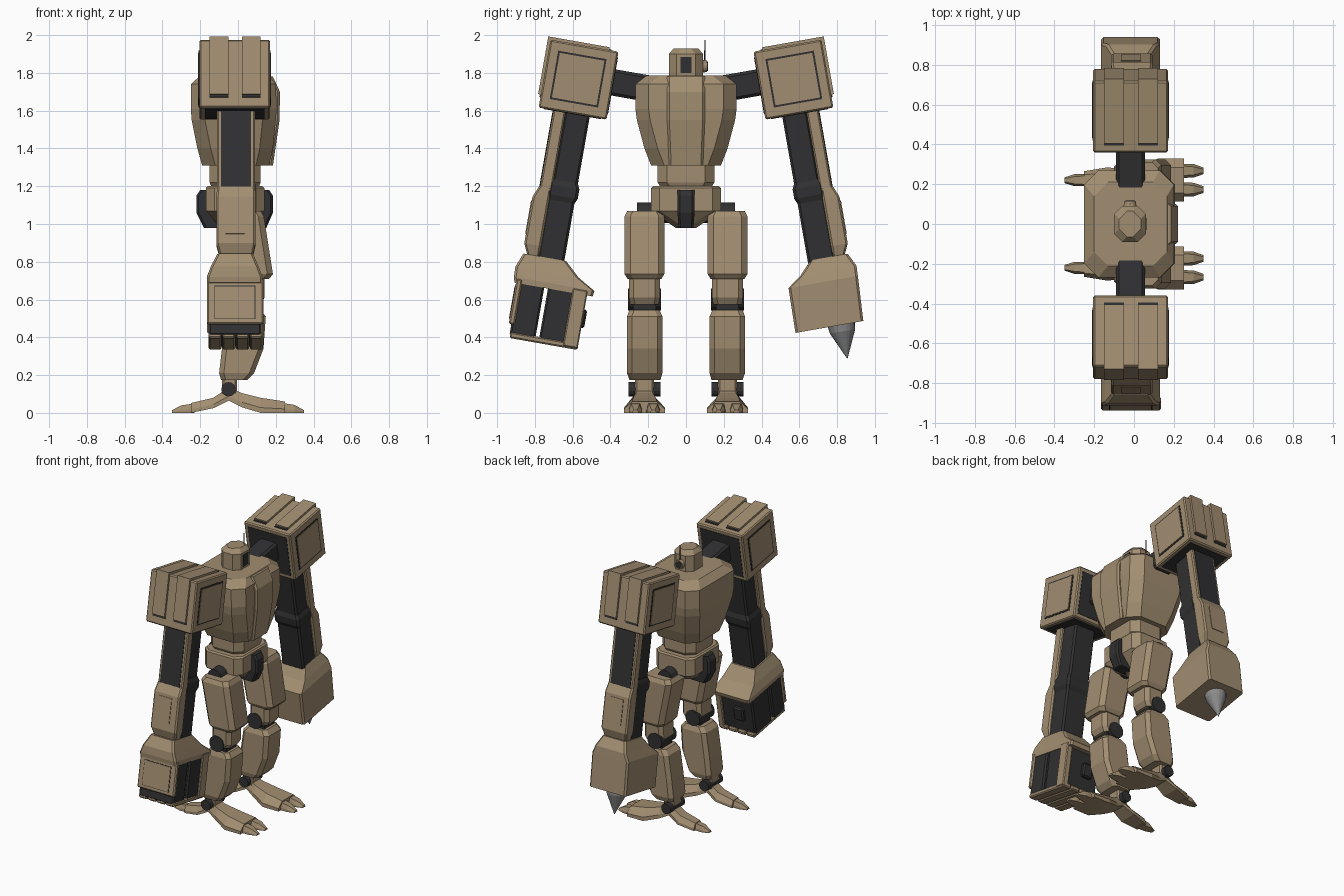
import bpy, bmesh, math
from mathutils import Matrix, Vector


def material(name, rgb):
    m = bpy.data.materials.new(name)
    m.diffuse_color = (*rgb, 1)
    return m


TAN = material("tan armour", (0.36, 0.27, 0.165))
DARK = material("dark joint", (0.03, 0.03, 0.032))
GREY = material("steel grey", (0.26, 0.26, 0.26))
ID = Matrix.Identity(4)


def finish(name, bm, mat, M, bevel=0):
    if bevel:
        bmesh.ops.bevel(bm, geom=bm.edges[:], offset=bevel, segments=1, affect='EDGES')
    bm.transform(M)
    bmesh.ops.recalc_face_normals(bm, faces=bm.faces[:])
    me = bpy.data.meshes.new(name)
    bm.to_mesh(me)
    bm.free()
    me.materials.append(mat)
    ob = bpy.data.objects.new(name, me)
    bpy.context.collection.objects.link(ob)
    return ob


def loft(name, rings, mat, M=ID, bevel=0):
    """Skin equal-length rings of points and cap both ends."""
    bm = bmesh.new()
    vs = [[bm.verts.new(p) for p in r] for r in rings]
    n = len(vs[0])
    for a, b in zip(vs, vs[1:]):
        for i in range(n):
            j = (i + 1) % n
            bm.faces.new((a[i], a[j], b[j], b[i]))
    bm.faces.new(vs[0])
    bm.faces.new(vs[-1])
    return finish(name, bm, mat, M, bevel)


def rect(z, x0, x1, y0, y1, c=0.03):
    """Rectangle with cut corners at height z."""
    return [(x0 + c, y0, z), (x1 - c, y0, z), (x1, y0 + c, z), (x1, y1 - c, z),
            (x1 - c, y1, z), (x0 + c, y1, z), (x0, y1 - c, z), (x0, y0 + c, z)]


def tower(name, levels, mat, M=ID, c=0.03):
    return loft(name, [rect(*l, c=c) for l in levels], mat, M)


def box(name, x0, x1, y0, y1, z0, z1, mat, M=ID, bevel=0):
    ring = lambda z: [(x0, y0, z), (x1, y0, z), (x1, y1, z), (x0, y1, z)]
    return loft(name, [ring(z0), ring(z1)], mat, M, bevel)


def rod(name, a, b, r0, r1, mat, M=ID, n=14):
    a, b = Vector(a), Vector(b)
    bm = bmesh.new()
    bmesh.ops.create_cone(bm, cap_ends=True, segments=n, radius1=r0, radius2=r1, depth=(b - a).length)
    q = (b - a).to_track_quat('Z', 'Y').to_matrix().to_4x4()
    return finish(name, bm, mat, M @ Matrix.Translation((a + b) / 2) @ q)


def claw(name, y, stations, M):
    """Foot piece along x; stations are x, half width, top half width, bottom, top."""
    rings = []
    for x, w, t, z0, z1 in stations:
        m = z0 + (z1 - z0) * 0.35
        rings.append([(x, y - w, z0), (x, y - w, m), (x, y - t, z1),
                      (x, y + t, z1), (x, y + w, m), (x, y + w, z0)])
    return loft(name, rings, TAN, M)


# Torso, chest panel, waist
tower("torso", [(1.31, -.19, .165, -.185, .185), (1.40, -.215, .185, -.22, .22),
                (1.55, -.245, .20, -.26, .26), (1.61, -.25, .205, -.268, .268),
                (1.74, -.25, .20, -.268, .268), (1.785, -.20, .165, -.21, .21)], TAN, c=0.07)
tower("chest_panel", [(1.31, 0, .185, -.09, .09), (1.55, 0, .22, -.1, .1),
                      (1.70, 0, .222, -.1, .1), (1.78, 0, .185, -.1, .1)], TAN, c=0.012)
tower("waist", [(1.17, -.13, .10, -.12, .12), (1.22, -.15, .12, -.15, .15),
                (1.32, -.15, .12, -.15, .15)], TAN, c=0.05)

# Pelvis with dark centre blocks front and back
tower("pelvis", [(.98, -.09, .06, -.055, .055), (1.07, -.17, .14, -.185, .185),
                 (1.19, -.17, .14, -.185, .185), (1.2, -.16, .13, -.175, .175)], TAN, c=0.045)
tower("pelvis_block", [(.98, -.18, .15, -.04, .04), (1.06, -.22, .185, -.045, .045),
                       (1.15, -.22, .185, -.045, .045), (1.18, -.20, .165, -.045, .045)], DARK, c=0.012)

# Head, visor, ear pod, antenna
tower("head", [(1.77, -.10, .06, -.09, .09), (1.90, -.10, .06, -.09, .09),
               (1.93, -.075, .035, -.065, .065)], TAN, c=0.04)
box("visor", .02, .064, -.03, .03, 1.80, 1.885, DARK)
rod("ear_pod", (-.02, .08, 1.835), (-.02, .112, 1.835), .035, .03, TAN)
rod("ear_disc", (-.02, .112, 1.835), (-.02, .117, 1.835), .024, .024, DARK)
rod("antenna", (-.02, .1, 1.83), (-.02, .1, 1.975), .004, .003, DARK, n=6)

for s, side in ((-1, "right"), (1, "left")):
    MIR = Matrix.Scale(s, 4, (0, 1, 0))
    # Arm frame: local y is outward, local z is up along the splayed arm
    ARM = MIR @ Matrix.Translation((0, .575, 1.773)) @ Matrix.Rotation(math.radians(10), 4, 'X')

    # Shoulder link and shoulder box
    box(side + "_shoulder_link", -.09, .055, -.40, -.15, -.06, .08, DARK, ARM, .015)
    box(side + "_shoulder_box", -.205, .17, -.19, .175, -.19, .175, TAN, ARM, .008)
    box(side + "_shoulder_inner_recess", -.175, .14, -.193, -.18, -.16, .145, DARK, ARM)
    box(side + "_shoulder_lower_recess", -.175, .14, -.16, .145, -.193, -.18, DARK, ARM)
    for x0, x1, k in ((-.205, -.208, "back"), (.17, .173, "front")):
        d = x1 - x0
        box(f"{side}_shoulder_{k}_groove", x0, x1, -.135, .125, -.135, .125, DARK, ARM)
        box(f"{side}_shoulder_{k}_panel", x0, x1 + d, -.125, .115, -.125, .115, TAN, ARM)
    # Raised strips wrapping over the top and outer face, with dark end slots
    for i, (x0, x1) in enumerate(((-.15, -.05), (.02, .12))):
        prof = [(-.14, .17), (-.14, .19), (.19, .19), (.19, -.12), (.17, -.12), (.17, .17)]
        loft(f"{side}_shoulder_strip_{i}", [[(x, a, b) for a, b in prof] for x in (x0, x1)], TAN, ARM)
        box(f"{side}_strip_top_slot_{i}", x0, x1, -.153, -.14, .17, .18, DARK, ARM)
        box(f"{side}_strip_outer_slot_{i}", x0, x1, .17, .18, -.135, -.12, DARK, ARM)

    # Upper arm
    box(side + "_upper_arm", -.095, .075, -.10, .035, -.62, -.15, DARK, ARM, .012)
    box(side + "_upper_arm_shell", -.11, .09, .03, .095, -.62, -.15, TAN, ARM, .008)
    box(side + "_upper_arm_plate", -.09, .068, .09, .099, -.6, -.19, DARK, ARM)
    tower(side + "_elbow", [(-.66, -.1, .08, -.1, .045), (-.63, -.112, .092, -.113, .05),
                            (-.58, -.112, .092, -.113, .05), (-.55, -.1, .08, -.1, .045)], DARK, ARM, .015)
    # Forearm
    box(side + "_forearm", -.10, .08, -.10, .045, -.99, -.6, DARK, ARM, .012)
    tower(side + "_forearm_shell", [(-.965, -.1, .08, .035, .10), (-.91, -.115, .093, .035, .125),
                                    (-.66, -.115, .093, .035, .125), (-.6, -.11, .09, .035, .10)], TAN, ARM, .01)
    box(side + "_forearm_plate", -.065, .035, .12, .129, -.86, -.68, TAN, ARM)

    # Legs: hip, thigh, knee, shin, ankle
    rod(side + "_hip", (-.01, .09, 1.06), (-.01, .26, 1.06), .055, .055, DARK, MIR)
    tower(side + "_thigh", [(.71, -.01, .165, .13, .31), (.735, -.03, .185, .115, .325),
                            (1.04, -.09, .137, .115, .325), (1.07, -.07, .12, .13, .31)], TAN, MIR)
    tower(side + "_knee", [(.575, -.0, .12, .145, .295), (.61, -.015, .14, .138, .302),
                           (.72, -.01, .14, .138, .302)], TAN, MIR, .025)
    rod(side + "_knee_joint", (.04, .132, .6), (.04, .308, .6), .058, .058, DARK, MIR)
    box(side + "_knee_core", .0, .1, .16, .28, .52, .62, DARK, MIR)
    tower(side + "_shin", [(.175, -.09, .05, .135, .30), (.21, -.10, .085, .125, .312),
                           (.34, -.085, .135, .125, .312), (.51, -.06, .147, .125, .312),
                           (.545, -.03, .12, .14, .30)], TAN, MIR, .025)
    box(side + "_ankle", -.085, -.005, .17, .27, .09, .19, TAN, MIR, .01)
    rod(side + "_ankle_joint", (-.05, .135, .125), (-.05, .305, .125), .038, .038, DARK, MIR)
    # Foot with two front toes and one heel toe
    claw(side + "_foot_front", .22, [(-.06, .05, .035, .07, .14), (.02, .07, .045, .03, .105),
                                     (.12, .108, .06, 0, .08), (.25, .108, .065, 0, .06)], MIR)
    claw(side + "_foot_heel", .22, [(-.04, .05, .035, .07, .14), (-.13, .065, .035, .025, .08),
                                    (-.25, .045, .028, 0, .052)], MIR)
    claw(side + "_heel_toe", .22, [(-.23, .03, .022, 0, .05), (-.3, .03, .018, 0, .04),
                                   (-.35, .014, .008, 0, .014)], MIR)
    for y in (.173, .267):
        claw(side + "_toe", y, [(.22, .036, .026, 0, .055), (.30, .034, .02, 0, .042),
                                (.35, .016, .008, 0, .014)], MIR)

    if s > 0:
        # Drill hand
        tower("drill_hand", [(-1.33, -.165, .13, -.23, .135), (-1.09, -.165, .13, -.225, .148),
                             (-1.035, -.14, .11, -.15, .15), (-.965, -.11, .08, -.085, .115)], TAN, ARM, .012)
        rod("drill_collar", (-.017, .017, -1.32), (-.017, .017, -1.365), .074, .068, GREY, ARM, 20)
        rod("drill_tip", (-.017, .017, -1.365), (-.017, .017, -1.51), .068, .002, GREY, ARM, 20)
    else:
        # Gripping hand: cap, dark palm halves, outer plate, fingers, thumb
        tower("hand_cap", [(-1.125, -.165, .13, -.28, .14), (-1.095, -.165, .13, -.285, .148),
                           (-1.04, -.145, .11, -.19, .15), (-.965, -.11, .08, -.11, .12)], TAN, ARM, .012)
        box("palm_block", -.155, .125, -.02, .118, -1.405, -1.11, DARK, ARM, .01)
        box("finger_block", -.155, .125, -.235, -.04, -1.405, -1.11, DARK, ARM, .01)
        box("hand_outer_plate", -.165, .135, .10, .132, -1.345, -1.10, TAN, ARM, .008)
        box("hand_plate_groove", -.125, .092, .13, .1335, -1.32, -1.14, DARK, ARM)
        box("hand_plate_panel", -.121, .088, .13, .136, -1.316, -1.144, TAN, ARM)
        for i in range(4):
            x = -.155 + i * .0725
            box(f"finger_{i}", x, x + .068, -.25, .115, -1.418, -1.385, TAN, ARM, .008)
        box("finger_front_plate", .09, .135, -.25, -.17, -1.41, -1.10, TAN, ARM, .006)
        box("thumb", -.09, -.01, -.265, -.23, -1.30, -1.20, DARK, ARM, .01)
